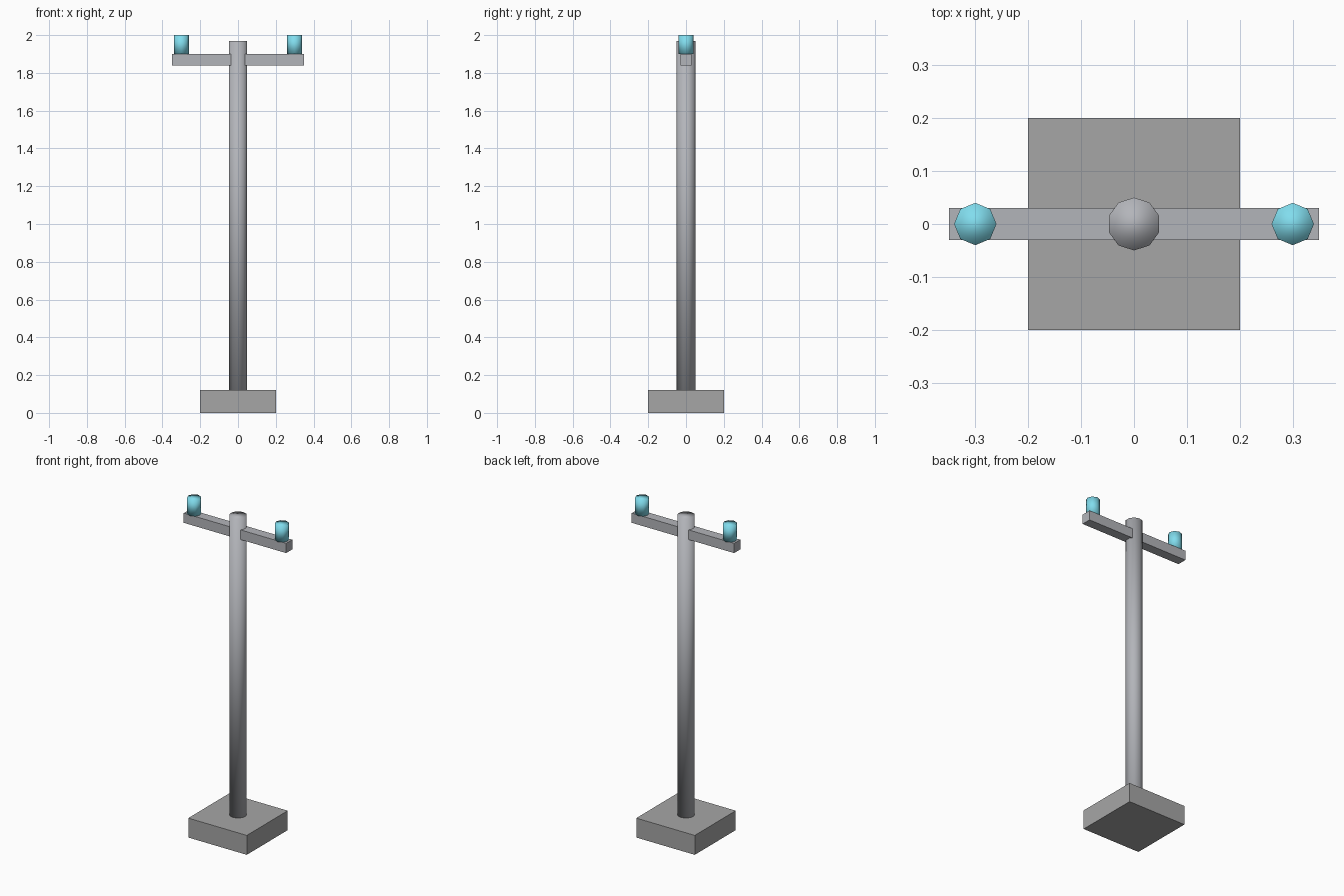
import bpy
from math import pi

if "Cube" in bpy.data.objects:
    bpy.data.objects.remove(bpy.data.objects["Cube"])


def colour(name, rgb):
    m = bpy.data.materials.new(name)
    m.diffuse_color = (*rgb, 1)
    m.use_nodes = True
    m.node_tree.nodes["Principled BSDF"].inputs["Base Color"].default_value = m.diffuse_color
    return m


def box(name, size, z, mat):
    bpy.ops.mesh.primitive_cube_add(size=1, location=(0, 0, z + size[2] / 2))
    ob = bpy.context.object
    ob.name = name
    ob.scale = size
    bpy.ops.object.transform_apply(location=False, rotation=False, scale=True)
    ob.data.materials.append(mat)


def post(name, sides, radius, x, z0, z1, mat):
    # round part with a corner facing +y, smooth all over
    bpy.ops.mesh.primitive_cylinder_add(vertices=sides, radius=radius, depth=z1 - z0,
                                        location=(x, 0, (z0 + z1) / 2))
    ob = bpy.context.object
    ob.name = name
    bpy.ops.object.shade_smooth()
    ob.data.materials.append(mat)


concrete = colour("concrete", (0.38, 0.38, 0.38))
steel = colour("steel", (0.45, 0.46, 0.49))
glass = colour("insulator_blue", (0.22, 0.72, 0.85))

# Footing, pole and crossarm
box("base", (0.40, 0.40, 0.12), 0, concrete)
post("pole", 10, 0.05, 0, 0.12, 1.97, steel)
box("crossarm", (0.70, 0.06, 0.06), 1.84, steel)

# Insulators at both ends of the crossarm
for side, x in (("left", -0.30), ("right", 0.30)):
    post(side + "_insulator", 8, 0.04, x, 1.90, 2.0, glass)
